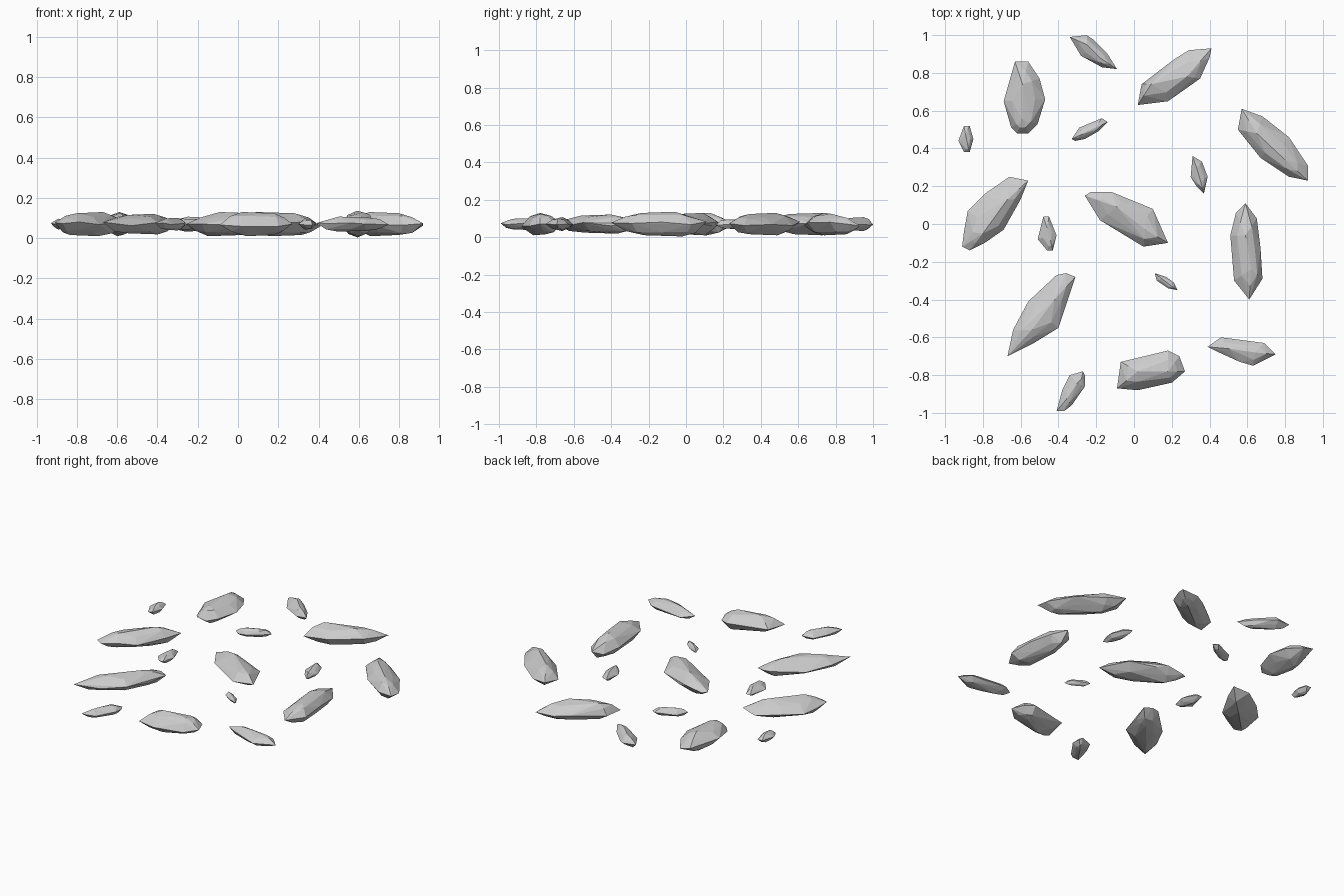
import bpy
import bmesh
import random
from mathutils import Vector
from mathutils.geometry import intersect_point_line

random.seed(4)
default_cube = bpy.data.objects.get("Cube")
if default_cube:
    bpy.data.objects.remove(default_cube, do_unlink=True)

# Single stone colour
stone = bpy.data.materials.new("stone_grey")
stone.use_nodes = True
stone_colour = (0.6, 0.6, 0.6, 1)
stone.diffuse_color = stone_colour
stone.node_tree.nodes["Principled BSDF"].inputs["Base Color"].default_value = stone_colour

UNIT = 0.01      # footprints are written in hundredths
MID_HEIGHT = 0.07


def default_crest(outline):
    """Short crest through the middle of the footprint, along its longest direction."""
    centre = sum(outline, Vector((0, 0, 0))) / len(outline)
    pairs = [(a, b) for a in outline for b in outline]
    start, end = max(pairs, key=lambda pair: (pair[0] - pair[1]).length)
    reach = (end - start) * 0.2
    return [centre - reach, centre + reach]


def nearest_on_crest(point, crest):
    """Closest point to the given one on the crest segment."""
    nearest, factor = intersect_point_line(point, crest[0], crest[1])
    return crest[0].lerp(crest[1], min(max(factor, 0), 1))


def rock(name, half_height, footprint, crest=None):
    """Faceted shard: rim, upper and lower shoulders and two crests, wrapped in a hull."""
    outline = [Vector((x, y, 0)) * UNIT for x, y in footprint]
    centre = sum(outline, Vector((0, 0, 0))) / len(outline)
    if crest:
        top_crest = [Vector((x, y, 0)) * UNIT for x, y in crest]
    else:
        top_crest = default_crest(outline)
    low_crest = default_crest(outline)

    bm = bmesh.new()

    def add(point, height):
        bm.verts.new(point - centre + Vector((0, 0, height * half_height)))

    # Uneven rim around the widest part
    for point in outline:
        add(point, random.uniform(-0.2, 0.2))
    # Shoulders and crest on the upper and lower sides
    for side, ridge in ((1, top_crest), (-1, low_crest)):
        for point in outline:
            inner = point.lerp(nearest_on_crest(point, ridge), 0.45)
            add(inner, side * random.uniform(0.5, 0.75))
        add(ridge[0], side)
        add(ridge[1], side * 0.9)

    bmesh.ops.convex_hull(bm, input=bm.verts[:])
    loose = [v for v in bm.verts if not v.link_faces]
    bmesh.ops.delete(bm, geom=loose, context='VERTS')
    bmesh.ops.recalc_face_normals(bm, faces=bm.faces[:])

    mesh = bpy.data.meshes.new(name)
    bm.to_mesh(mesh)
    bm.free()
    mesh.materials.append(stone)
    shard = bpy.data.objects.new(name, mesh)
    shard.location = centre + Vector((0, 0, MID_HEIGHT))
    bpy.context.collection.objects.link(shard)
    return shard


LARGE, MEDIUM, SMALL, TINY = 0.06, 0.037, 0.027, 0.02

# Large shards
rock("large_rock_back_left", LARGE,
     [(2, 63), (4, 74), (21, 87), (29, 92), (41, 93), (40, 88), (35, 77), (18, 65)],
     crest=[(9, 74), (28, 78)])
rock("large_rock_back_right", LARGE,
     [(-63, 86), (-56, 86), (-50, 77), (-47, 66), (-51, 53),
      (-56, 48), (-62, 48), (-65, 51), (-69, 65), (-67, 72)],
     crest=[(-59, 74), (-59, 55)])
rock("large_rock_left", LARGE,
     [(57, 61), (68, 57), (82, 46), (92, 31), (92, 23), (82, 25), (67, 35), (60, 44), (55, 50)],
     crest=[(65, 48), (80, 34)])
rock("large_rock_right", LARGE,
     [(-66, 25), (-56, 23), (-60, 13), (-69, -3), (-79, -10),
      (-87, -14), (-91, -12), (-90, -4), (-88, 7), (-79, 16)],
     crest=[(-67, 13), (-80, -5)])
rock("large_rock_centre", LARGE,
     [(-26, 15), (-23, 17), (-12, 17), (-5, 14), (10, 8), (18, -10), (5, -12), (-3, -6), (-18, 2)],
     crest=[(-9, 9), (6, -3)])
rock("large_rock_front_left", LARGE * 1.1,
     [(59, 11), (65, 3), (67, -13), (68, -29), (61, -40), (53, -30), (51, -6), (54, 6)],
     crest=[(59, -6), (62, -24)])
rock("large_rock_front_right", LARGE * 0.85,
     [(-41, -27), (-36, -26), (-31, -28), (-35, -40), (-40, -55),
      (-53, -63), (-67, -70), (-64, -56), (-56, -41)],
     crest=[(-42, -40), (-54, -56)])
rock("large_rock_front", LARGE,
     [(-9, -87), (-7, -73), (18, -67), (24, -70), (27, -78), (20, -84), (2, -88)],
     crest=[(2, -78), (18, -78)])

# Medium shards
rock("medium_rock_back", MEDIUM,
     [(-34, 99), (-25, 100), (-22, 98), (-14, 90), (-9, 82), (-17, 83), (-28, 89)],
     crest=[(-25, 95), (-18, 88)])
rock("medium_rock_front_left", MEDIUM,
     [(39, -65), (46, -60), (61, -62), (69, -63), (75, -69), (63, -75), (56, -73), (45, -68)],
     crest=[(50, -66), (64, -68)])
rock("medium_rock_front_right", MEDIUM * 0.85,
     [(-27, -78), (-26, -80), (-26, -86), (-33, -96), (-37, -99), (-41, -99), (-38, -88), (-34, -80)])

# Small shards
rock("small_rock_back", SMALL,
     [(-33, 45), (-29, 51), (-17, 56), (-14, 54), (-19, 49), (-26, 45), (-31, 44)])
rock("small_rock_right", SMALL,
     [(-90, 52), (-87, 52), (-85, 45), (-87, 38), (-90, 38), (-93, 44)])
rock("small_rock_left", SMALL,
     [(31, 36), (36, 33), (39, 25), (37, 16), (33, 20), (30, 25)])
rock("small_rock_middle", SMALL,
     [(-48, 4), (-45, 4), (-42, -4), (-41, -6), (-43, -14), (-46, -14), (-51, -8)])
rock("tiny_rock_front", TINY,
     [(11, -26), (17, -28), (21, -31), (23, -35), (18, -34), (12, -30)])
